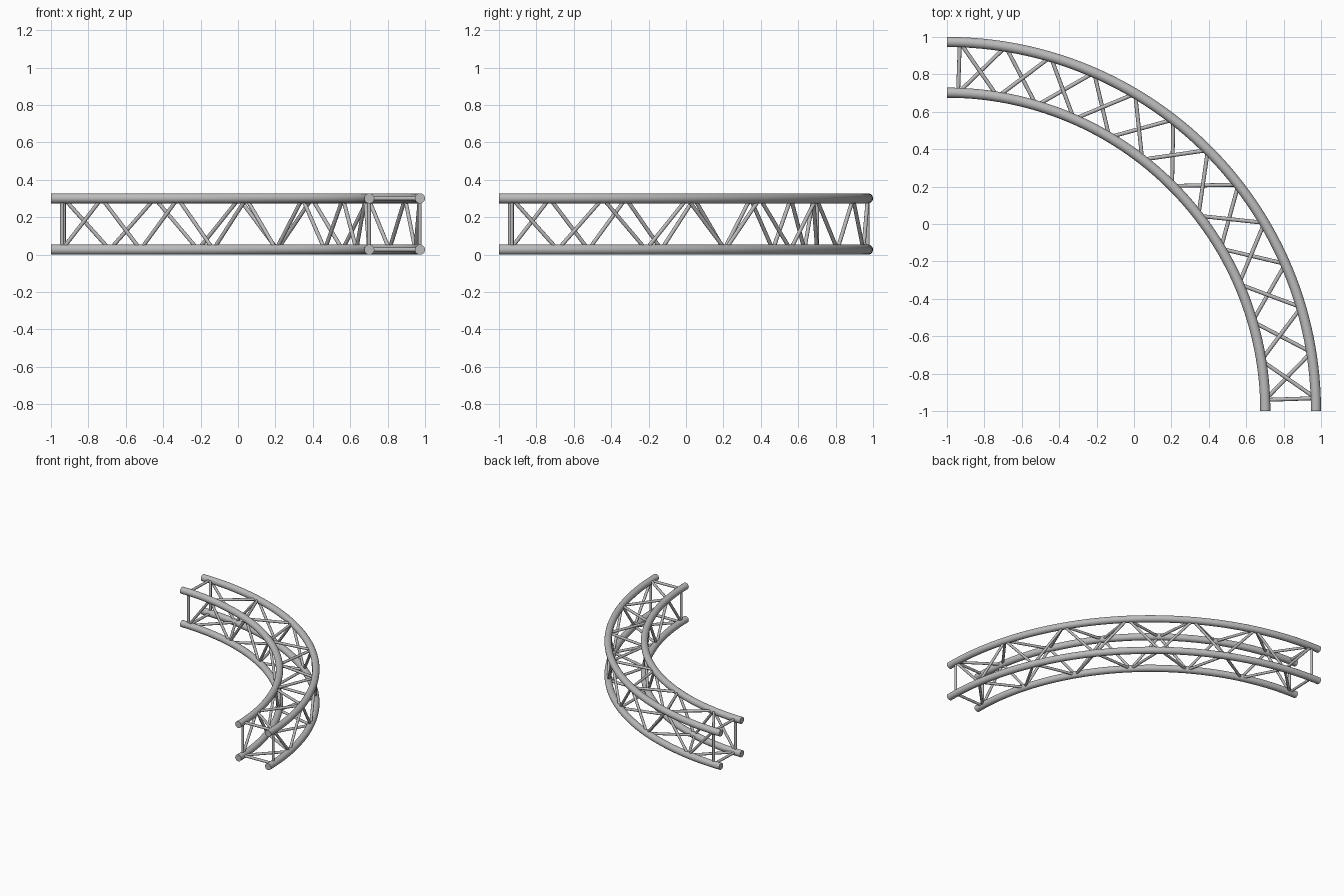
import bpy, bmesh, math
from mathutils import Matrix, Vector

if "Cube" in bpy.data.objects:
    bpy.data.objects.remove(bpy.data.objects["Cube"])

CENTRE = Vector((-1, -1, 0))       # centre of the quarter circle
OUTER, INNER = 1.973, 1.702        # chord radii
LOW, HIGH = 0.027, 0.301           # chord heights
TUBE, ROD = 0.027, 0.0105          # tube and rod radii
BAYS = 12
END = math.radians(2)              # inset of the end frames

metal = bpy.data.materials.new("brushed grey metal")
metal.use_nodes = True
grey = (0.5, 0.5, 0.5, 1)
metal.diffuse_color = grey
metal.node_tree.nodes["Principled BSDF"].inputs["Base Color"].default_value = grey


def finish(name, bm):
    bmesh.ops.recalc_face_normals(bm, faces=bm.faces)
    mesh = bpy.data.meshes.new(name)
    bm.to_mesh(mesh)
    bm.free()
    mesh.materials.append(metal)
    ob = bpy.data.objects.new(name, mesh)
    bpy.context.collection.objects.link(ob)
    bpy.ops.object.select_all(action='DESELECT')
    ob.select_set(True)
    bpy.context.view_layer.objects.active = ob
    bpy.ops.object.shade_smooth_by_angle(angle=math.radians(40))


def chord(name, radius, height):
    """Main tube: a disc swept through a quarter turn, capped at both ends."""
    bm = bmesh.new()
    place = Matrix.Translation(CENTRE + Vector((radius, 0, height))) @ Matrix.Rotation(math.pi / 2, 4, 'X')
    disc = bmesh.ops.create_circle(bm, cap_ends=True, segments=24, radius=TUBE, matrix=place)
    rim = list({e for v in disc["verts"] for e in v.link_edges})
    swept = bmesh.ops.spin(bm, geom=rim, cent=CENTRE, axis=(0, 0, 1),
                           angle=math.pi / 2, steps=64)
    last = [g for g in swept["geom_last"] if isinstance(g, bmesh.types.BMEdge)]
    bmesh.ops.contextual_create(bm, geom=last)
    finish(name, bm)


def node(k, radius, height):
    """Joint number k on a chord."""
    a = END + (math.pi / 2 - 2 * END) * k / BAYS
    return CENTRE + Vector((radius * math.sin(a), radius * math.cos(a), height))


def rods(name, pairs):
    """Thin round rods between pairs of joints."""
    bm = bmesh.new()
    for a, b in pairs:
        d = b - a
        place = Matrix.Translation((a + b) / 2) @ d.to_track_quat('Z', 'Y').to_matrix().to_4x4()
        bmesh.ops.create_cone(bm, cap_ends=True, segments=12, radius1=ROD,
                              radius2=ROD, depth=d.length, matrix=place)
    finish(name, bm)


def zigzag(even, odd):
    """Rods that alternate between two chords along the arc."""
    pts = [node(k, *(odd if k % 2 else even)) for k in range(BAYS + 1)]
    return list(zip(pts, pts[1:]))


# Four main tubes
outer_top, outer_low = (OUTER, HIGH), (OUTER, LOW)
inner_top, inner_low = (INNER, HIGH), (INNER, LOW)
chord("outer_top_tube", *outer_top)
chord("outer_bottom_tube", *outer_low)
chord("inner_top_tube", *inner_top)
chord("inner_bottom_tube", *inner_low)

# Diagonal lacing on the four sides
rods("top_lacing", zigzag(outer_top, inner_top))
rods("bottom_lacing", zigzag(inner_low, outer_low))
rods("outer_lacing", zigzag(outer_top, outer_low))
rods("inner_lacing", zigzag(inner_low, inner_top))

# Square frames near both ends
loop = [outer_top, outer_low, inner_low, inner_top]
for name, k in (("left_end_frame", BAYS), ("right_end_frame", 0)):
    corners = [node(k, *c) for c in loop]
    rods(name, list(zip(corners, corners[1:] + corners[:1])))
